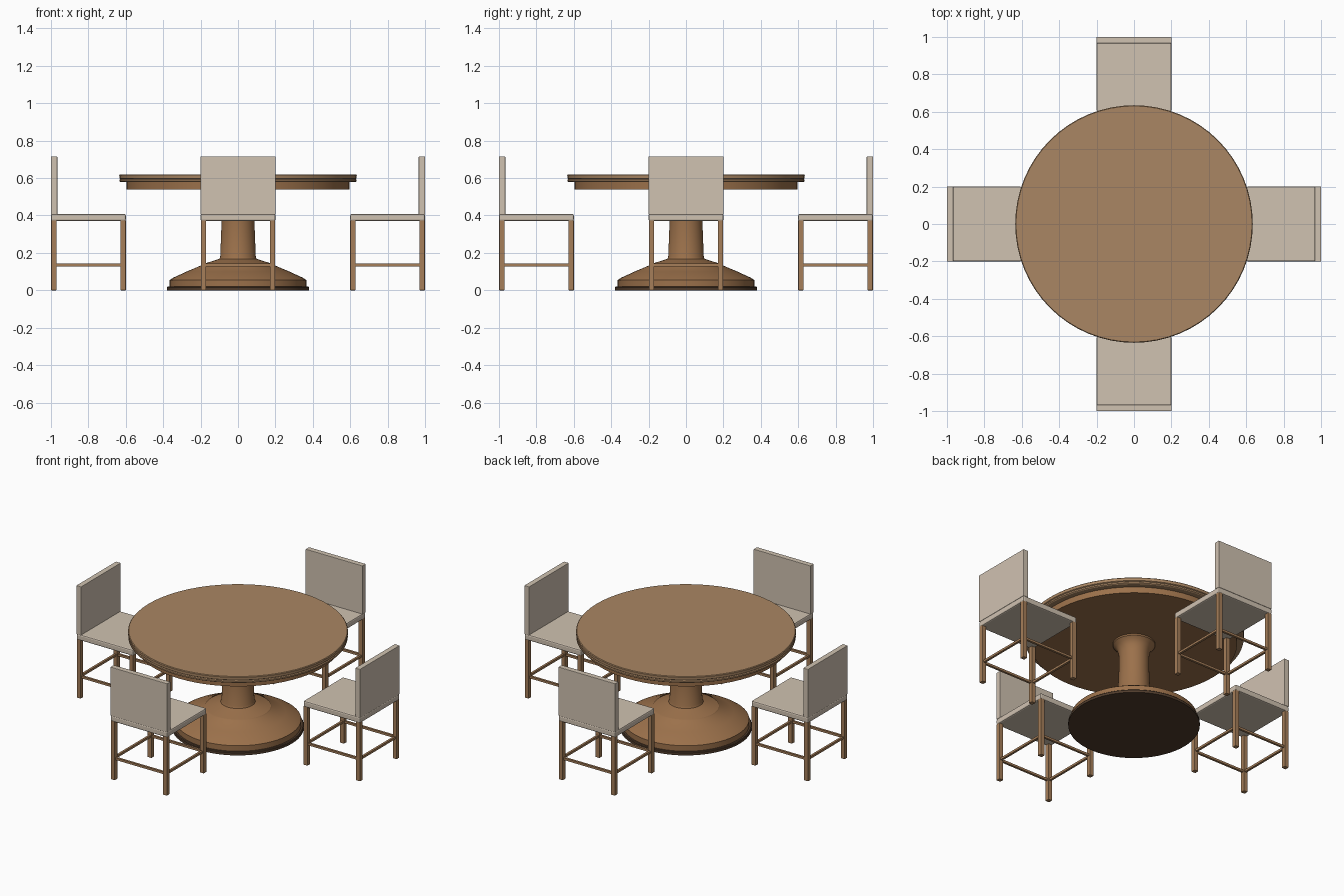
import bpy, bmesh, math
from mathutils import Matrix, Vector

if "Cube" in bpy.data.objects:
    bpy.data.objects.remove(bpy.data.objects["Cube"])


def material(name, rgb):
    m = bpy.data.materials.new(name)
    m.diffuse_color = (*rgb, 1)
    m.use_nodes = True
    m.node_tree.nodes["Principled BSDF"].inputs["Base Color"].default_value = m.diffuse_color
    return m


TOP = material("top wood", (0.40, 0.24, 0.125))
WOOD = material("turned wood", (0.33, 0.165, 0.07))
DARK = material("dark wood", (0.08, 0.045, 0.025))
LEG = material("leg wood", (0.38, 0.21, 0.10))
FABRIC = material("fabric", (0.63, 0.54, 0.44))


def finish(name, bm, mat):
    bmesh.ops.recalc_face_normals(bm, faces=bm.faces)
    me = bpy.data.meshes.new(name)
    bm.to_mesh(me)
    bm.free()
    me.materials.append(mat)
    ob = bpy.data.objects.new(name, me)
    bpy.context.collection.objects.link(ob)
    return ob


def lathe(name, profile, mat, sides=64):
    """Spin a profile of (radius, z) points; the ends are capped flat."""
    bm = bmesh.new()
    rings = [[bm.verts.new((r * math.cos(a), r * math.sin(a), z))
              for a in (2 * math.pi * i / sides for i in range(sides))]
             for r, z in profile]
    for lo, hi in zip(rings, rings[1:]):
        for i in range(sides):
            j = (i + 1) % sides
            bm.faces.new((lo[i], lo[j], hi[j], hi[i]))
    bm.faces.new(rings[0])
    bm.faces.new(rings[-1])
    ob = finish(name, bm, mat)
    bpy.ops.object.select_all(action='DESELECT')
    ob.select_set(True)
    bpy.context.view_layer.objects.active = ob
    bpy.ops.object.shade_smooth_by_angle(angle=math.radians(30))
    return ob


def box(name, lo, hi, mat, turn, bevel=0.0):
    """Box between two corners, turned about the table's axis."""
    lo, hi = Vector(lo), Vector(hi)
    bm = bmesh.new()
    bmesh.ops.create_cube(bm, size=1, matrix=Matrix.Translation((lo + hi) / 2)
                          @ Matrix.Diagonal((*(hi - lo), 1)))
    if bevel:
        bmesh.ops.bevel(bm, geom=bm.edges[:], offset=bevel, segments=2,
                        profile=0.5, affect='EDGES')
    bm.transform(Matrix.Rotation(turn, 4, 'Z'))
    return finish(name, bm, mat)


# Table: grooved round top, apron disc, turned pedestal, plinth
lathe("table_top", [(0.628, 0.578), (0.634, 0.582), (0.634, 0.591), (0.628, 0.595),
                    (0.634, 0.599), (0.635, 0.616), (0.631, 0.62)], TOP)
lathe("apron", [(0.595, 0.54), (0.595, 0.58)], WOOD)
lathe("pedestal", [(0.365, 0.018), (0.365, 0.055), (0.345, 0.068), (0.275, 0.10),
                   (0.195, 0.134), (0.19, 0.14), (0.13, 0.158), (0.1, 0.168),
                   (0.095, 0.18), (0.088, 0.36), (0.088, 0.46), (0.093, 0.49),
                   (0.105, 0.515), (0.122, 0.53), (0.122, 0.541)], WOOD)
lathe("plinth", [(0.38, 0.0), (0.38, 0.016), (0.376, 0.02)], DARK)

# Four chairs around the table, each built on the +x side then turned
for k in range(4):
    t = k * math.pi / 2
    box(f"seat_{k}", (0.6, -0.2, 0.37), (1.0, 0.2, 0.408), FABRIC, t, 0.008)
    box(f"backrest_{k}", (0.966, -0.2, 0.405), (1.0, 0.2, 0.715), FABRIC, t, 0.002)
    for x in (0.6, 0.971):
        for y in (-0.198, 0.17):
            box(f"leg_{k}", (x, y, 0), (x + 0.028, y + 0.028, 0.374), LEG, t, 0.002)
    # stretchers
    for y in (-0.184, 0.184):
        box(f"side_stretcher_{k}", (0.615, y - 0.007, 0.128), (0.985, y + 0.007, 0.142), LEG, t)
    for x in (0.614, 0.985):
        box(f"cross_stretcher_{k}", (x - 0.007, -0.184, 0.128), (x + 0.007, 0.184, 0.142), LEG, t)
